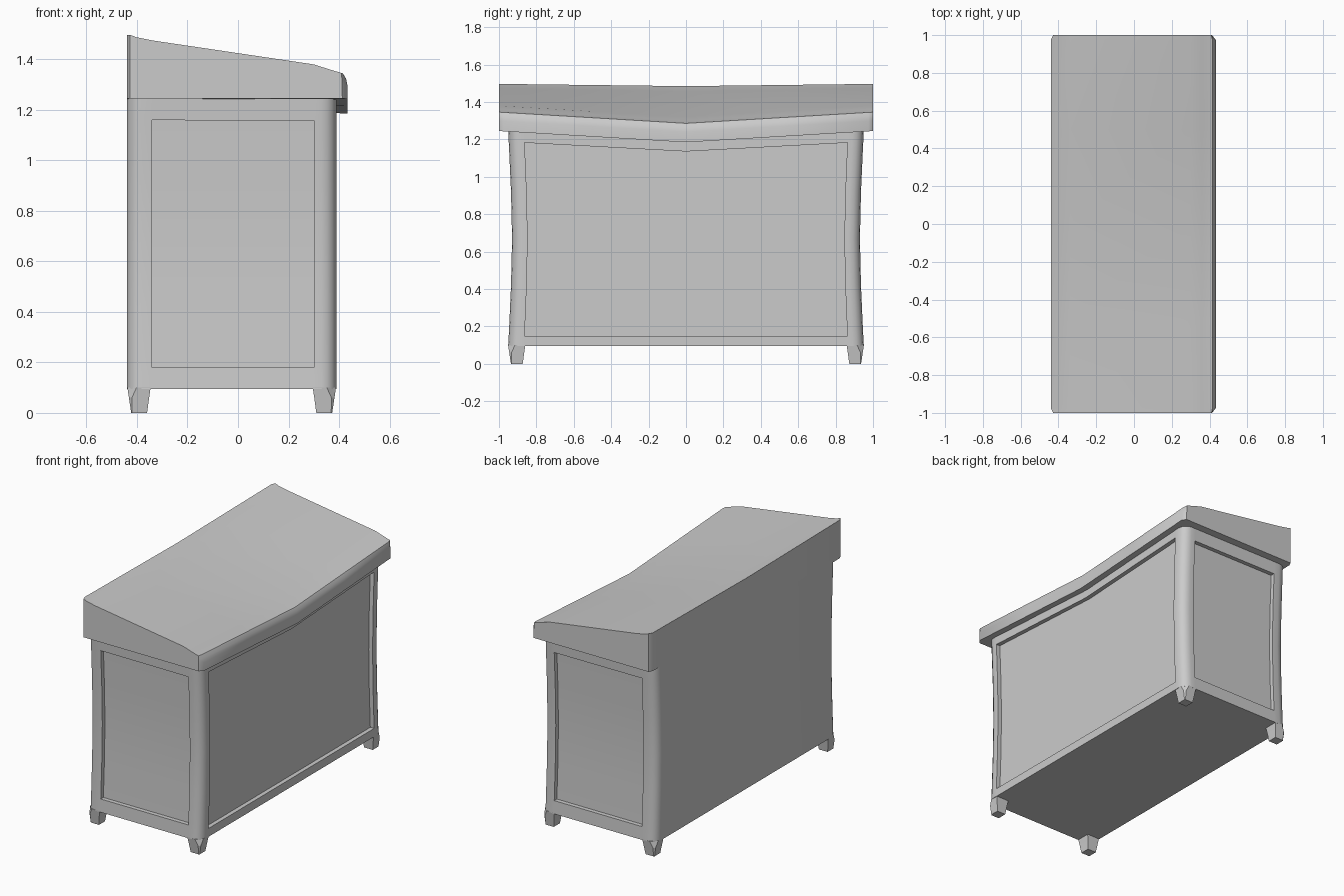
import bpy, bmesh
from math import sin, cos, radians
from mathutils import Vector

if "Cube" in bpy.data.objects:
    bpy.data.objects.remove(bpy.data.objects["Cube"])

X0, X1 = -0.44, 0.39          # back and front planes of the body


def sag(x, y):
    """Droop toward the middle of the length, strongest along the +x edge."""
    t = min(max((x - X0) / 0.74, 0), 1)
    return (0.012 + 0.048 * t) * (1 - min(abs(y), 1))


def half_width(z):
    """Pinched waist of the body."""
    return 0.93 + 0.021 * min(abs((z - 0.67) / 0.575), 1) ** 1.6


def loft(bm, rings):
    """Skin closed rings; returns rows of side faces, capped at both ends."""
    rows = [[bm.verts.new(p) for p in r] for r in rings]
    n = len(rows[0])
    sides = [[bm.faces.new((a[i], a[(i + 1) % n], b[(i + 1) % n], b[i]))
              for i in range(n)] for a, b in zip(rows, rows[1:])]
    bm.faces.new(rows[0][::-1])
    bm.faces.new(rows[-1])
    return sides


def finish(bm, name, angle=None):
    bmesh.ops.recalc_face_normals(bm, faces=bm.faces[:])
    me = bpy.data.meshes.new(name)
    bm.to_mesh(me)
    bm.free()
    ob = bpy.data.objects.new(name, me)
    bpy.context.collection.objects.link(ob)
    if angle:
        bpy.ops.object.select_all(action='DESELECT')
        ob.select_set(True)
        bpy.context.view_layer.objects.active = ob
        bpy.ops.object.shade_smooth_by_angle(angle=radians(angle))
    return ob


# Body outline: rounded corners plus points at the panel edges
R, Y = 0.06, 0.95


def arc(cx, cy, start):
    return [(cx + R * cos(radians(start + a)), cy + R * sin(radians(start + a)))
            for a in (0, 22.5, 45, 67.5, 90)]


outline = ([(X1, -0.865), (X1, 0), (X1, 0.865)] + arc(X1 - R, Y - R, 0)
           + [(0.30, Y), (-0.34, Y)] + arc(X0 + R, Y - R, 90)
           + [(X0, 0)] + arc(X0 + R, R - Y, 180)
           + [(-0.34, -Y), (0.30, -Y)] + arc(X1 - R, R - Y, 270))
levels = [0.095, 0.15, 0.18, 0.42, 0.67, 0.92, 1.16, 1.19, 1.265]


def body_point(x, y, z):
    drop = sag(x, y) * max(0, (z - 0.67) / 0.575)
    return (x, y * half_width(z) / Y, z - drop)


# Body with recessed panels on the long front and both ends
bm = bmesh.new()
sides = loft(bm, [[body_point(x, y, z) for x, y in outline] for z in levels])
bmesh.ops.recalc_face_normals(bm, faces=bm.faces[:])
left_col = outline.index((0.30, Y))
right_col = outline.index((-0.34, -Y))
panels = [((0, 1), (1, 7), (-0.028, 0, 0)),
          ((left_col,), (2, 6), (0, -0.028, 0)),
          ((right_col,), (2, 6), (0, 0.028, 0))]
for cols, (lo, hi), move in panels:
    faces = [sides[r][c] for r in range(lo, hi) for c in cols]
    out = bmesh.ops.extrude_face_region(bm, geom=faces)['geom']
    bmesh.ops.translate(bm, vec=Vector(move),
                        verts=[g for g in out if isinstance(g, bmesh.types.BMVert)])
    bmesh.ops.delete(bm, geom=[f for f in faces if f.is_valid], context='FACES')
finish(bm, "body", 35)

# Sloping lid, sagging in the middle, with clipped corners
profile = [(-0.44, 1.245), (-0.44, 1.497), (-0.40, 1.487), (-0.34, 1.475),
           (0.30, 1.38), (0.36, 1.361), (0.39, 1.352), (0.415, 1.346),
           (0.428, 1.325), (0.433, 1.30), (0.433, 1.245)]
bm = bmesh.new()
rings = []
for y in (-1, -0.975, -0.5, 0, 0.5, 0.975, 1):
    lo, hi = (-0.428, 0.413) if abs(y) == 1 else (-1, 1)
    ring = []
    for i, (x, z) in enumerate(profile):
        cx = min(max(x, lo), hi + (i - 10) * 0.001)
        ring.append((cx, y, z - sag(x, y)))
    rings.append(ring)
loft(bm, rings)
finish(bm, "lid", 40)

# Tapered feet with the outer corner clipped where they meet the body
for xn, sx in (("front", 1), ("back", -1)):
    for yn, sy in (("left", -1), ("right", 1)):
        edge = X1 if sx > 0 else X0
        rings = []
        for z, out, inn, cut in ((0, 0.017, 0.08, 0.004), (0.06, 0.008, 0.088, 0.012),
                                 (0.1, 0.002, 0.094, 0.036)):
            pts = [(inn, inn), (out, inn), (out, out + cut),
                   (out + cut, out), (inn, out)]
            rings.append([(edge - sx * a, sy * (0.953 - b), z) for a, b in pts])
        bm = bmesh.new()
        loft(bm, rings)
        finish(bm, f"{xn}_{yn}_foot")
